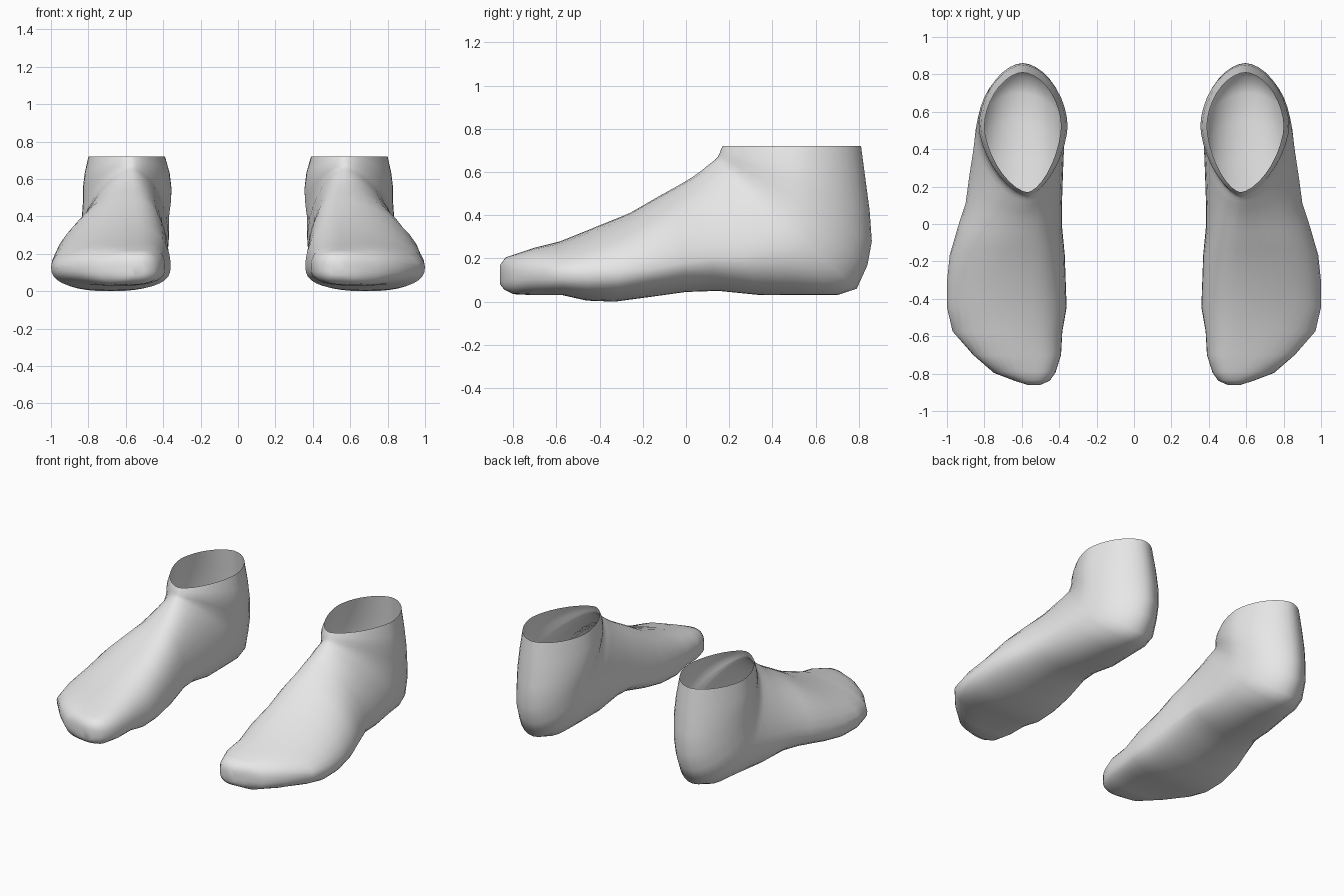
import bpy, bmesh, math

if "Cube" in bpy.data.objects:
    bpy.data.objects.remove(bpy.data.objects["Cube"])

skin = bpy.data.materials.new("plain light grey")
skin.diffuse_color = (0.8, 0.8, 0.8, 1)
skin.use_nodes = True
skin.node_tree.nodes["Principled BSDF"].inputs["Base Color"].default_value = skin.diffuse_color

# Rings fan out from the toe tip to the ankle opening:
# bottom y, z, top y, z
SPINE = [
    (-.86, .08, -.86, .17), (-.84, .055, -.835, .205), (-.80, .035, -.79, .22),
    (-.70, .03, -.70, .25), (-.57, .03, -.58, .28), (-.46, .005, -.42, .345),
    (-.33, .0, -.26, .41), (-.18, .02, -.13, .485), (.0, .045, -.04, .535),
    (.15, .05, .02, .57), (.35, .03, .07, .605), (.55, .03, .10, .63),
    (.70, .03, .12, .645), (.79, .06, .135, .657), (.84, .17, .145, .667),
    (.86, .28, .15, .675), (.85, .42, .155, .685), (.83, .57, .16, .70),
    (.81, .72, .17, .72)]
# inner x, outer x, ridge x, height fraction of the widest point
WIDTH = [
    (.50, .57, .535, .5), (.45, .64, .53, .5), (.42, .75, .53, .48),
    (.39, .86, .54, .45), (.383, .97, .55, .40), (.36, 1.0, .55, .37),
    (.365, 1.0, .55, .32), (.37, .985, .55, .28), (.385, .94, .56, .27),
    (.385, .90, .56, .29), (.38, .88, .57, .32), (.375, .86, .57, .36),
    (.37, .85, .57, .40), (.37, .84, .57, .42), (.37, .835, .57, .45),
    (.36, .83, .57, .47), (.355, .83, .57, .47), (.365, .82, .57, .46),
    (.39, .80, .57, .45)]
SEGMENTS = 36


def blend(i, start, end):
    return min(1, max(0, (i - start) / (end - start)))


def ring_points(i):
    by, bz, ty, tz = SPINE[i]
    x_in, x_out, ridge, s = WIDTH[i]
    middle = (x_in + x_out) / 2
    points = []
    for k in range(SEGMENTS):
        a = 2 * math.pi * k / SEGMENTS
        c, d = math.cos(a), math.sin(a)
        upper, outer = d >= 0, c >= 0
        # roundness: boxy toes, sloping instep, rounded sole, narrow ankle
        if upper:
            n = 2.4 if i < 4 else 1.75 if outer else 2.2
            n += (1.62 - n) * blend(i, 8, 14)
        else:
            n = 2.7 - .7 * blend(i, 4, 8) - .2 * blend(i, 12, 15)
        u = abs(c) ** (2 / n)
        v = abs(d) ** (2 / n)
        # the upper half leans to the ridge, the lower half is centred
        core = ridge if upper else middle
        if not upper:                   # ease the two halves together
            core = middle + (ridge - middle) * (1 - v) * .3
        x = core + u * ((x_out if outer else x_in) - core)
        t = s + v * (1 - s) if upper else s - v * s
        y, z = by + (ty - by) * t, bz + (tz - bz) * t
        if not upper and not outer:     # hollow of the arch
            z += .04 * math.exp(-((y - .05) / .18) ** 2) * u * v ** .5
        points.append((x, y, z))
    return points


def make_foot(name, side):
    bm = bmesh.new()
    rings = [[bm.verts.new((side * x, y, z)) for x, y, z in ring_points(i)]
             for i in range(len(SPINE))]

    def face(verts):
        bm.faces.new(verts if side > 0 else verts[::-1])

    # Toe tip cap, then the skin up to the open ankle
    face(rings[0])
    for r0, r1 in zip(rings, rings[1:]):
        for k in range(SEGMENTS):
            j = (k + 1) % SEGMENTS
            face([r0[j], r0[k], r1[k], r1[j]])
    mesh = bpy.data.meshes.new(name)
    bm.to_mesh(mesh)
    bm.free()
    mesh.materials.append(skin)
    obj = bpy.data.objects.new(name, mesh)
    bpy.context.collection.objects.link(obj)
    bpy.ops.object.select_all(action='DESELECT')
    obj.select_set(True)
    bpy.context.view_layer.objects.active = obj
    bpy.ops.object.shade_smooth_by_angle(angle=math.radians(60))


make_foot("left_foot", 1)
make_foot("right_foot", -1)
